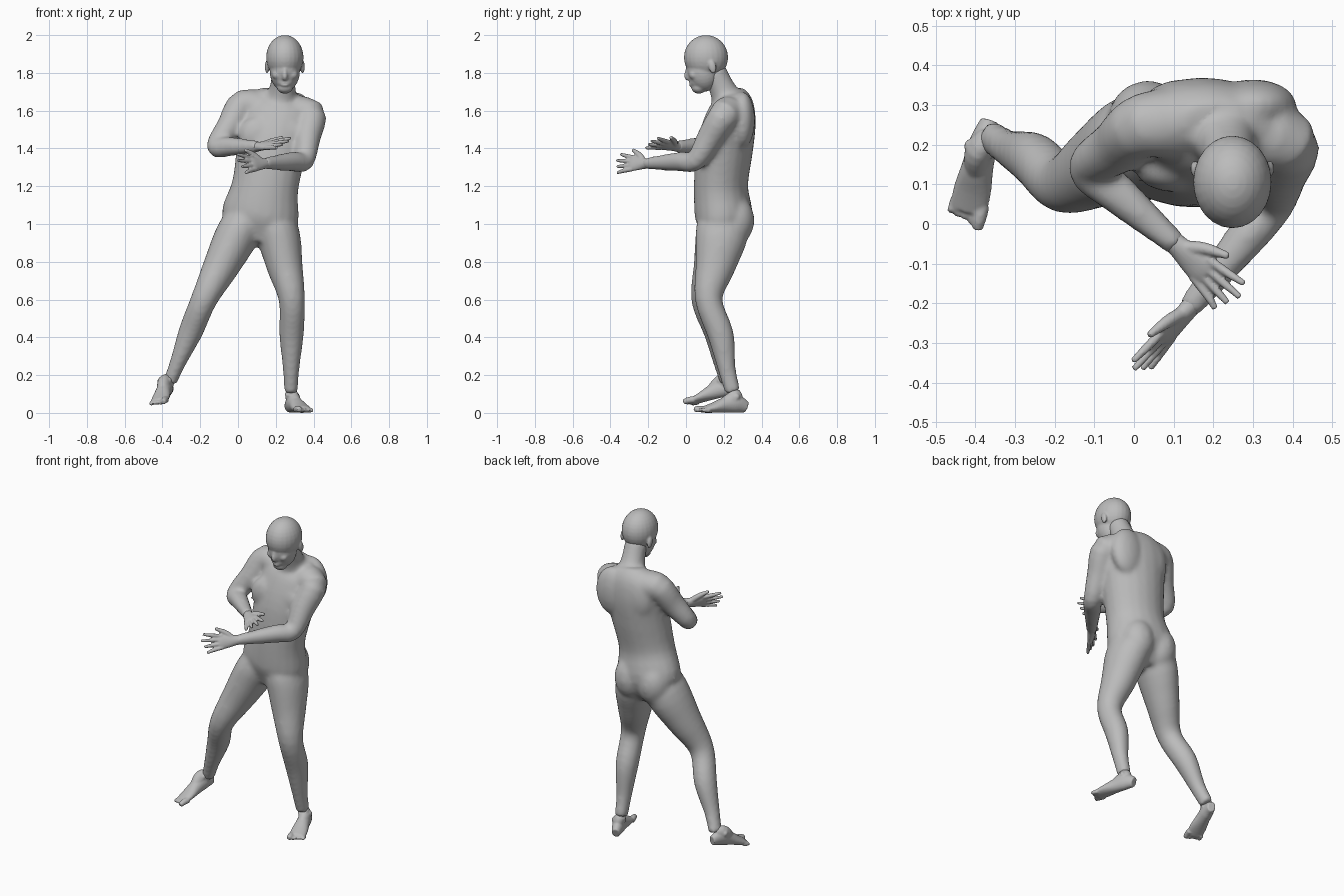
import bpy, bmesh, math
from mathutils import Vector, Matrix

default_cube = bpy.data.objects.get("Cube")
if default_cube:
    bpy.data.objects.remove(default_cube)

skin = bpy.data.materials.new("plain grey skin")
skin.use_nodes = True
skin.diffuse_color = (.5, .5, .5, 1)
skin.node_tree.nodes["Principled BSDF"].inputs["Base Color"].default_value = skin.diffuse_color


def smooth_path(points, steps=4):
    """Catmull-Rom curve through vectors of any dimension."""
    last = len(points) - 1
    path = []
    for i in range(last):
        before, start, end, after = (points[max(0, min(last, i + k))] for k in (-1, 0, 1, 2))
        for step in range(steps):
            t = step / steps
            bend = (before * 2 - start * 5 + end * 4 - after) * t
            twist = ((start - end) * 3 + after - before) * t * t
            path.append(start + (end - before + bend + twist) * t / 2)
    return path + [points[-1]]


def loft(bm, centers, widths, depths=None, side=(1, 0, 0), segments=20):
    """Tube of ellipses: widths run along side, depths across it."""
    sizes = [Vector(pair) for pair in zip(widths, depths or widths)]
    centers = smooth_path([Vector(center) for center in centers])
    sizes = smooth_path(sizes)
    rings = []
    for i, (center, size) in enumerate(zip(centers, sizes)):
        ahead = centers[min(i + 1, len(centers) - 1)]
        behind = centers[max(i - 1, 0)]
        tangent = (ahead - behind).normalized()
        u = Vector(side)
        u = (u - tangent * u.dot(tangent)).normalized()
        v = tangent.cross(u)
        angles = [math.tau * k / segments for k in range(segments)]
        rings.append([bm.verts.new(center + u * size.x * math.cos(angle) + v * size.y * math.sin(angle))
                      for angle in angles])
    for lower, upper in zip(rings, rings[1:]):
        for k in range(segments):
            bm.faces.new((lower[k - 1], lower[k], upper[k], upper[k - 1]))
    bm.faces.new(rings[0][::-1])
    bm.faces.new(rings[-1])


def ball(bm, center, radii, tilt=0):
    placement = Matrix.Translation(center) @ Matrix.Rotation(tilt, 4, 'X') @ Matrix.Diagonal((*radii, 1))
    bmesh.ops.create_uvsphere(bm, u_segments=24, v_segments=16, radius=1, matrix=placement)


def finish(bm, name, voxel, relaxing):
    """Fuse the overlapping forms into one continuous smooth surface."""
    mesh = bpy.data.meshes.new(name)
    bmesh.ops.recalc_face_normals(bm, faces=bm.faces)
    bm.to_mesh(mesh)
    bm.free()
    mesh.materials.append(skin)
    part = bpy.data.objects.new(name, mesh)
    bpy.context.collection.objects.link(part)
    fuse = part.modifiers.new("fuse", 'REMESH')
    fuse.mode = 'VOXEL'
    fuse.voxel_size = voxel
    fuse.use_smooth_shade = True
    relax = part.modifiers.new("relax", 'SMOOTH')
    relax.factor = .5
    relax.iterations = relaxing


def add_arm(bm, shoulder, elbow, wrist):
    """Shoulder cap, upper arm and forearm, growing out of the chest."""
    shoulder, elbow, wrist = Vector(shoulder), Vector(elbow), Vector(wrist)
    centers = [Vector((.215, .245, 1.57)).lerp(shoulder, .3), shoulder, shoulder.lerp(elbow, .5),
               elbow, elbow.lerp(wrist, .3), wrist.lerp(elbow, .2), wrist]
    loft(bm, centers, (.1, .083, .07, .054, .052, .037, .031), side=(0, 0, 1))


def add_leg(bm, hip, knee, ankle):
    """Thigh growing out of the pelvis, knee and a calf that bulges backwards."""
    hip, knee, ankle = Vector(hip), Vector(knee), Vector(ankle)
    root = hip.lerp(Vector((.12, .195, 1.15)), .6)
    calf = knee.lerp(ankle, .38) + Vector((0, .015, 0))
    centers = [root, hip, hip.lerp(knee, .5), knee, calf, knee.lerp(ankle, .75), ankle]
    loft(bm, centers, (.1, .116, .096, .07, .065, .044, .037), (.12, .14, .107, .073, .07, .048, .042))


def build_body(right_ankle, left_ankle):
    bm = bmesh.new()
    # Trunk leaning sideways as it rises, shoulders slightly turned
    heights = (.9, 1.03, 1.2, 1.4, 1.55, 1.64, 1.7)
    setbacks = (.19, .2, .185, .205, .235, .25, .24)
    centers = [(.11 + .17 * (z - 1), y, z) for z, y in zip(heights, setbacks)]
    loft(bm, centers, (.12, .205, .178, .188, .2, .18, .11), (.09, .15, .143, .15, .135, .105, .065),
         side=(1, -.15, 0))
    # Neck
    loft(bm, [(.22, .245, 1.6), (.235, .195, 1.71), (.245, .145, 1.82)], (.11, .071, .064))
    # Paired masses: chest, shoulder blades, buttocks
    for side in (-1, 1):
        ball(bm, (.185 + side * .08, .135, 1.47), (.1, .055, .1))
        ball(bm, (.215 + side * .085, .3, 1.55), (.11, .065, .15))
        ball(bm, (.115 + side * .08, .262, 1.02), (.1, .1, .13))
    add_arm(bm, (.03, .25, 1.63), (-.115, .14, 1.41), (.11, -.055, 1.41))
    add_arm(bm, (.385, .205, 1.58), (.35, .05, 1.335), (.137, -.215, 1.32))
    add_leg(bm, (0, .19, .95), (-.18, .1, .6), right_ankle)
    add_leg(bm, (.21, .19, .95), (.285, .12, .6), left_ankle)
    finish(bm, "body", .012, 11)


def build_head(middle=.248):
    bm = bmesh.new()
    # Skull, face, mouth area, chin, brow
    ball(bm, (middle, .106, 1.882), (.099, .117, .118))
    ball(bm, (middle, .09, 1.81), (.08, .086, .11), tilt=.2)
    ball(bm, (middle, .06, 1.757), (.05, .043, .04))
    ball(bm, (middle, .068, 1.722), (.042, .04, .032))
    ball(bm, (middle, .022, 1.856), (.06, .024, .015))
    # Nose and lips
    loft(bm, [(middle, .014, 1.845), (middle, .004, 1.785), (middle, .016, 1.768)], (.008, .014, .013))
    for z in (1.746, 1.735):
        ball(bm, (middle, .027, z), (.024, .011, .006))
    # Eyes, cheeks, ears
    for side in (-1, 1):
        ball(bm, (middle + side * .034, .026, 1.828), (.017, .012, .009))
        ball(bm, (middle + side * .04, .042, 1.79), (.028, .026, .026))
        ball(bm, (middle + side * .094, .14, 1.832), (.012, .02, .036), tilt=.2)
    finish(bm, "head", .006, 5)


def build_hand(name, wrist, aim, thumbward):
    """Flat palm, four spread fingers and a thumb."""
    wrist, aim, across = Vector(wrist), Vector(aim).normalized(), Vector(thumbward)
    across = (across - aim * across.dot(aim)).normalized()
    bm = bmesh.new()

    def at(along, sideways):
        return wrist + aim * along + across * sideways

    loft(bm, [at(along, 0) for along in (-.03, 0, .05, .085, .105)],
         (.028, .029, .039, .043, .038), (.027, .024, .019, .016, .012), side=across)
    for finger in range(4):
        spread = .033 - .022 * finger
        reach = .205 - .014 * abs(finger - 1)
        loft(bm, [at(.08, spread), at(.14, spread * 1.3), at(reach, spread * 1.65)],
             (.012, .0115, .008), side=across, segments=10)
    loft(bm, [at(.02, .015), at(.06, .05), at(.115, .08)], (.018, .016, .009), side=across, segments=10)
    finish(bm, name, .0045, 3)


def build_foot(name, ankle, heel, toe, up, big_toe_side):
    """Heel to ball in one form, resting on the line from heel to toe, with five toes."""
    heel, up = Vector(heel), Vector(up)
    sole = Vector(toe) - heel
    up = (up - sole * up.dot(sole) / sole.length_squared).normalized()
    across = sole.normalized().cross(up) * big_toe_side
    bm = bmesh.new()

    def at(along, sideways, lift):
        return heel + sole * along + across * sideways + up * lift

    lifts = (.03, .048, .042, .028, .017)
    loft(bm, [at(along, 0, lift) for along, lift in zip((0, .2, .42, .65, .86), lifts)],
         (.024, .036, .04, .048, .048), lifts, side=across)
    # Instep rising to the ankle, with ankle bones
    loft(bm, [ankle, at(.24, 0, .075), at(.4, 0, .045)], (.032, .036, .034), (.036, .046, .044), side=across)
    for side in (-1, 1):
        ball(bm, at(.23, side * .026, .085), (.014, .018, .018))
    for digit in range(5):
        thick = .012 if digit else .018
        sideways = .034 - .0185 * digit
        loft(bm, [at(.78, sideways, thick), at(.9, sideways, thick + .003),
                  at(1 - .03 * digit, sideways * 1.05, thick)],
             (thick, thick, thick * .75), side=across, segments=10)
    finish(bm, name, .005, 4)


right_ankle = (-.36, .22, .165)
left_ankle = (.28, .248, .11)
build_body(right_ankle, left_ankle)
build_head()
build_hand("right_hand", (.11, -.055, 1.41), (.14, -.135, .02), (.6, .6, .45))
build_hand("left_hand", (.137, -.215, 1.32), (-.135, -.16, 0), (-.35, .3, 1))
build_foot("left_foot", left_ankle, (.268, .32, 0), (.36, .055, 0), (0, 0, 1), 1)
build_foot("right_foot", right_ankle, (-.357, .265, .1), (-.425, 0, .035), (-.15, 0, 1), -1)
